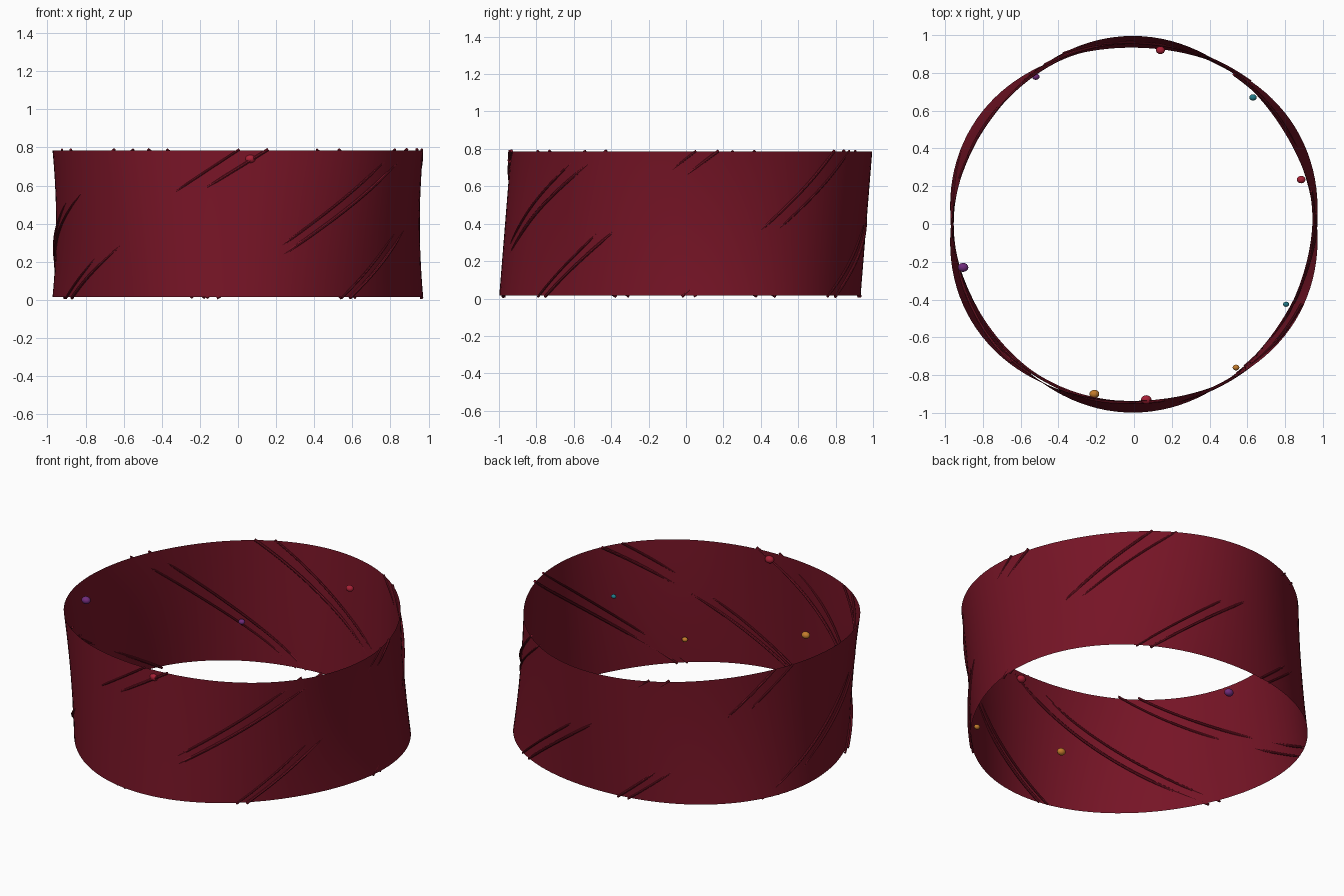
import bpy, bmesh, math, random
from math import sin, cos, pi, radians

if "Cube" in bpy.data.objects:
    bpy.data.objects.remove(bpy.data.objects["Cube"])

random.seed(4)
Z0, Z1 = 0.015, 0.785


def material(name, rgb):
    m = bpy.data.materials.new(name)
    m.diffuse_color = (*rgb, 1)
    m.use_nodes = True
    m.node_tree.nodes["Principled BSDF"].inputs["Base Color"].default_value = m.diffuse_color
    return m


CLOTH = material("maroon", (0.18, 0.007, 0.019))
COLOURS = {
    "red": material("red", (0.38, 0.014, 0.035)),
    "gold": material("gold", (0.55, 0.2, 0.025)),
    "purple": material("purple", (0.16, 0.025, 0.2)),
    "teal": material("teal", (0.015, 0.2, 0.25)),
}


def band_radius(a, z):
    """Three soft lobes that swap sides between the bottom and top rims."""
    t = (z - Z0) / (Z1 - Z0) * 2 - 1
    return (0.96 - 0.031 * t * sin(3 * a) + 0.006 * sin(a) ** 2
            + 0.014 * (t * t - 0.4) * cos(a) ** 2
            - 0.008 * cos(a - radians(10)) * abs(sin(a)))


# Wide open band, a single sheet
bm = bmesh.new()
N, ROWS = 128, 16
rings = []
for j in range(ROWS + 1):
    z = Z0 + (Z1 - Z0) * j / ROWS
    ring = []
    for i in range(N):
        a = 2 * pi * i / N
        r = band_radius(a, z)
        ring.append(bm.verts.new((r * cos(a), r * sin(a), z)))
    rings.append(ring)
for lo, hi in zip(rings, rings[1:]):
    for i in range(N):
        k = (i + 1) % N
        bm.faces.new((lo[i], lo[k], hi[k], hi[i]))
mesh = bpy.data.meshes.new("band")
bm.to_mesh(mesh)
bm.free()
band = bpy.data.objects.new("band", mesh)
bpy.context.collection.objects.link(band)
mesh.materials.append(CLOTH)
bpy.context.view_layer.objects.active = band
band.select_set(True)
bpy.ops.object.shade_smooth_by_angle()

# Diagonal strands weaving through the band: bottom angle, top angle, outermost point
GROUPS = [(-158, -84, 1.0), (-98, -28, 0.63), (-54, 6, 0.12), (0, 62, 0.74),
          (52, 115, 0.22), (103, 162, 0.95), (155, 232, 0.38)]
curve = bpy.data.curves.new("strands", 'CURVE')
curve.dimensions = '3D'
curve.bevel_depth = 0.008
curve.bevel_resolution = 2
curve.use_fill_caps = True
STEPS = 40
for a0, a1, peak in GROUPS:
    for k in (-1, 1):
        b0 = a0 + 2.5 * k + random.uniform(-1.5, 1.5)
        b1 = a1 + 4 * k + random.uniform(-2, 2)
        ph = peak + random.uniform(-0.05, 0.05)
        thick = random.uniform(0.7, 1.1)
        sp = curve.splines.new('POLY')
        sp.points.add(STEPS)
        for i, p in enumerate(sp.points):
            s = i / STEPS
            a = radians(b0 + (b1 - b0) * s)
            z = 0.01 + 0.78 * s
            r = band_radius(a, z) + 0.012 * cos(2 * pi * (s - ph)) - 0.004
            p.co = (r * cos(a), r * sin(a), z, 1)
            p.radius = thick
strands = bpy.data.objects.new("strands", curve)
bpy.context.collection.objects.link(strands)
curve.materials.append(CLOTH)
bpy.ops.object.select_all(action='DESELECT')
strands.select_set(True)
bpy.context.view_layer.objects.active = strands
bpy.ops.object.convert(target='MESH')
bpy.ops.object.shade_smooth_by_angle()

# Small flattened beads: colour, x, y, z, radius
BEADS = [("red", 0.065, -0.93, 0.74, 0.028), ("gold", 0.54, -0.76, 0.17, 0.018),
         ("gold", -0.21, -0.9, 0.345, 0.026), ("purple", -0.905, -0.23, 0.7, 0.028),
         ("purple", -0.52, 0.78, 0.28, 0.02), ("red", 0.14, 0.92, 0.615, 0.024),
         ("teal", 0.63, 0.67, 0.4, 0.02), ("red", 0.885, 0.235, 0.4, 0.023),
         ("teal", 0.805, -0.425, 0.5, 0.016)]
for i, (col, x, y, z, r) in enumerate(BEADS):
    bpy.ops.mesh.primitive_uv_sphere_add(segments=16, ring_count=10, radius=r, location=(x, y, z))
    bead = bpy.context.object
    bead.name = f"bead_{i + 1}"
    bead.scale = (1, 0.85, 0.8)
    bead.data.materials.append(COLOURS[col])
    bpy.ops.object.shade_smooth()
